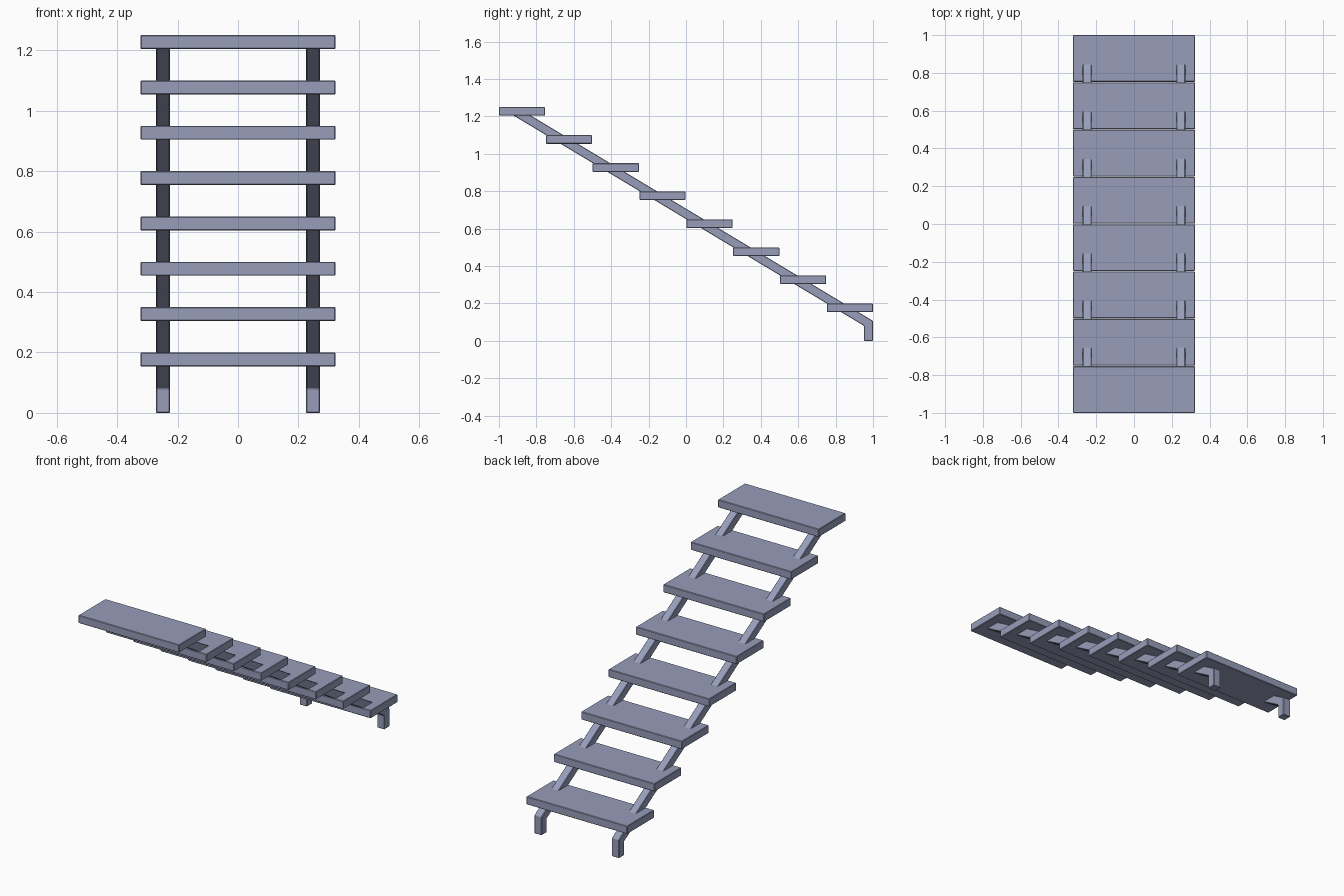
import bpy, bmesh

if "Cube" in bpy.data.objects:
    bpy.data.objects.remove(bpy.data.objects["Cube"])

mat = bpy.data.materials.new("slate blue")
mat.diffuse_color = (0.31, 0.34, 0.49, 1)
mat.use_nodes = True
mat.node_tree.nodes["Principled BSDF"].inputs["Base Color"].default_value = mat.diffuse_color


def prism(name, profile, x0, x1):
    """Extrude a (y, z) profile along x, with finely eased edges."""
    bm = bmesh.new()
    face = bm.faces.new([bm.verts.new((x0, y, z)) for y, z in profile])
    ext = bmesh.ops.extrude_face_region(bm, geom=[face])
    bmesh.ops.translate(bm, vec=(x1 - x0, 0, 0),
                        verts=[v for v in ext["geom"] if isinstance(v, bmesh.types.BMVert)])
    bmesh.ops.recalc_face_normals(bm, faces=bm.faces)
    mesh = bpy.data.meshes.new(name)
    bm.to_mesh(mesh)
    bm.free()
    obj = bpy.data.objects.new(name, mesh)
    bpy.context.collection.objects.link(obj)
    mesh.materials.append(mat)
    bev = obj.modifiers.new("eased edges", "BEVEL")
    bev.width, bev.segments = 0.003, 1
    return obj


# Treads, rising from the back foot towards the front
COUNT, DEPTH, THICK = 8, 0.247, 0.046
pitch = (2 - DEPTH) / (COUNT - 1)
for i in range(COUNT):
    y1 = 1 - i * pitch
    top = 0.2 + 0.15 * i
    prism(f"tread_{i + 1}",
          [(y1 - DEPTH, top - THICK), (y1, top - THICK), (y1, top), (y1 - DEPTH, top)],
          -0.323, 0.323)

# Sloping stringers with short upright feet, ending inside the top tread
SLOPE, TOP = 0.6, 1.23
y_low = 0.952 - (TOP - 0.08) / SLOPE
y_up = 1 - (TOP - 0.107) / SLOPE
profile = [(0.952, 0), (1, 0), (1, 0.107), (y_up, TOP), (y_low, TOP), (0.952, 0.08)]
for side, x0, x1 in (("left", -0.2715, -0.2245), ("right", 0.2245, 0.2715)):
    prism(f"stringer_{side}", profile, x0, x1)
